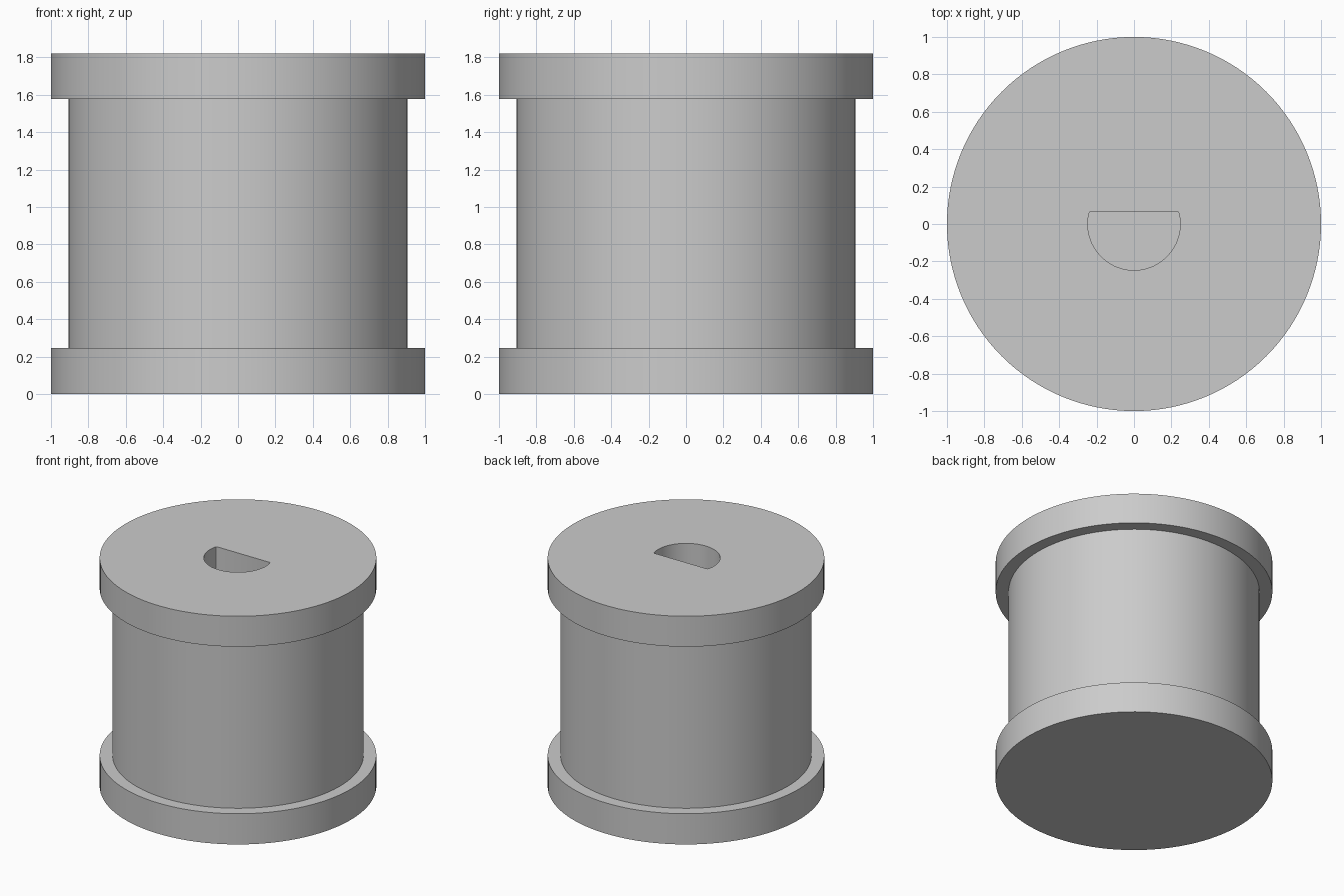
import bpy
import bmesh
from math import sin, cos, pi, asin, radians

SEGMENTS = 128
FLANGE_R, DRUM_R = 1.0, 0.907
LOWER_Z, UPPER_Z, TOP_Z = 0.245, 1.577, 1.82
BORE_R, BORE_FLAT_Y, BORE_FLOOR_Z = 0.247, 0.067, 0.6

cube = bpy.data.objects.get("Cube")
if cube:
    bpy.data.objects.remove(cube, do_unlink=True)

grey = bpy.data.materials.new("plain grey")
grey.use_nodes = True
colour = (0.6, 0.6, 0.6, 1.0)
grey.diffuse_color = colour
grey.node_tree.nodes["Principled BSDF"].inputs["Base Color"].default_value = colour


def circle(radius):
    return [(radius * cos(2 * pi * i / SEGMENTS), radius * sin(2 * pi * i / SEGMENTS))
            for i in range(SEGMENTS)]


def stacked_solid(name, sections):
    """Skin a closed solid through (outline, z) sections, bottom to top."""
    bm = bmesh.new()
    rings = [[bm.verts.new((x, y, z)) for x, y in outline] for outline, z in sections]
    for low, high in zip(rings, rings[1:]):
        for i in range(len(low)):
            j = (i + 1) % len(low)
            bm.faces.new((low[i], low[j], high[j], high[i]))
    bm.faces.new(rings[0][::-1])
    bm.faces.new(rings[-1])
    mesh = bpy.data.meshes.new(name)
    bm.to_mesh(mesh)
    bm.free()
    mesh.materials.append(grey)
    obj = bpy.data.objects.new(name, mesh)
    bpy.context.collection.objects.link(obj)
    return obj


# Spool: drum between two wide flanges
wide, narrow = circle(FLANGE_R), circle(DRUM_R)
spool = stacked_solid("spool", [
    (wide, 0), (wide, LOWER_Z), (narrow, LOWER_Z),
    (narrow, UPPER_Z), (wide, UPPER_Z), (wide, TOP_Z)])

# D-shaped shaft hole with slightly eased corners
ease = 0.012
a = asin((BORE_FLAT_Y - ease) / BORE_R)
steps = 48
start, sweep = pi - a, pi + 2 * a
d_outline = [(BORE_R * cos(start + sweep * i / steps), BORE_R * sin(start + sweep * i / steps))
             for i in range(steps + 1)]
edge_x = d_outline[-1][0]
corner = [(edge_x - ease * 0.25, BORE_FLAT_Y - ease * 0.25), (edge_x - ease, BORE_FLAT_Y)]
d_outline += corner + [(-x, y) for x, y in reversed(corner)]
cutter = stacked_solid("shaft_hole_cutter", [(d_outline, BORE_FLOOR_Z), (d_outline, TOP_Z + 0.2)])
cutter.hide_render = True

bore = spool.modifiers.new("shaft hole", "BOOLEAN")
bore.operation = "DIFFERENCE"
bore.solver = "EXACT"
bore.object = cutter

bpy.ops.object.select_all(action="DESELECT")
spool.select_set(True)
bpy.context.view_layer.objects.active = spool
bpy.ops.object.modifier_apply(modifier=bore.name)
bpy.data.objects.remove(cutter, do_unlink=True)
bpy.ops.object.shade_smooth_by_angle(angle=radians(30))
